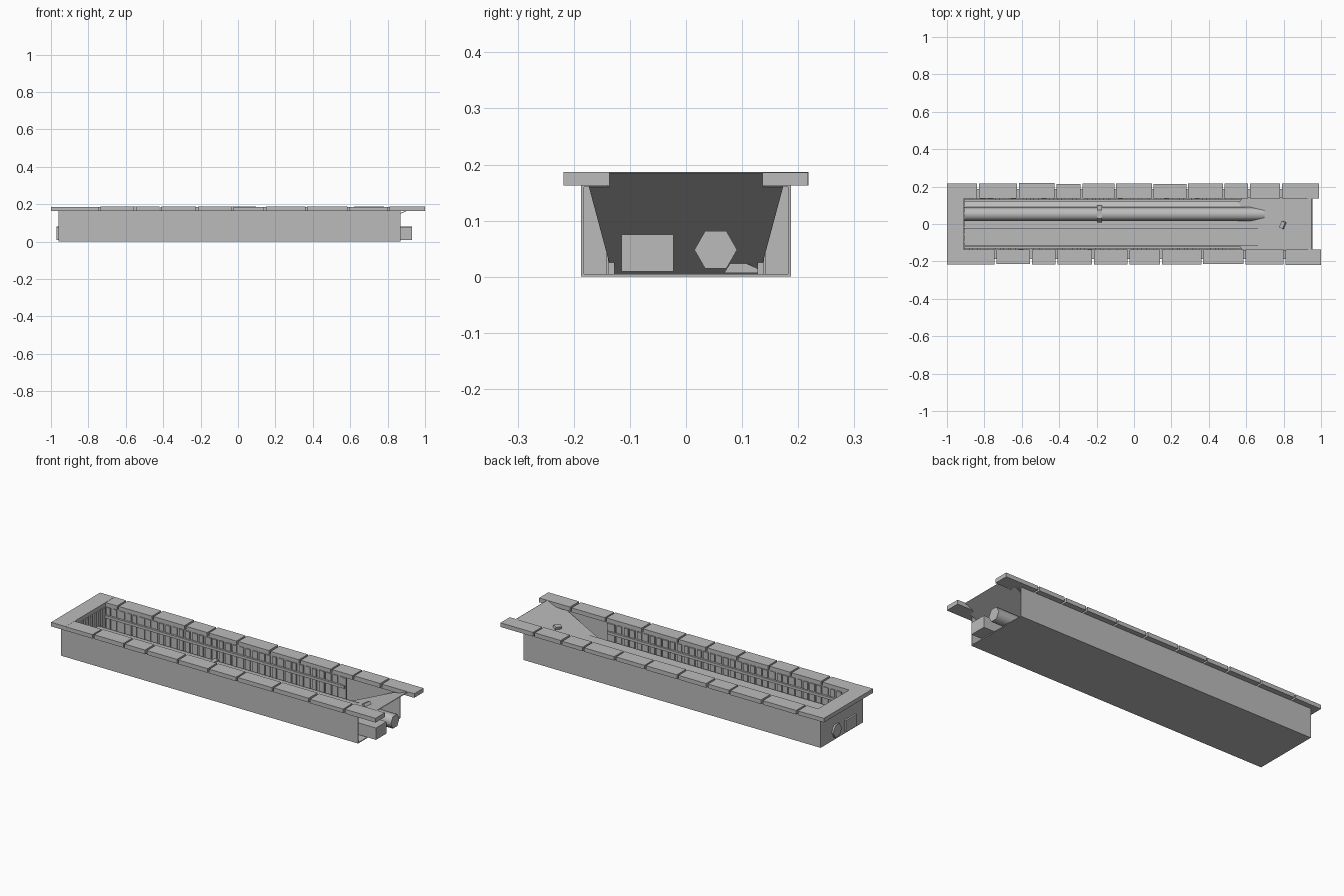
import bpy, bmesh, math, random
from mathutils import Vector, Matrix

if "Cube" in bpy.data.objects:
    bpy.data.objects.remove(bpy.data.objects["Cube"])

random.seed(4)
stone = bpy.data.materials.new("stone_grey")
stone.diffuse_color = (0.5, 0.5, 0.5, 1)
stone.use_nodes = True
stone.node_tree.nodes["Principled BSDF"].inputs["Base Color"].default_value = stone.diffuse_color


def finish(name, bm):
    bmesh.ops.recalc_face_normals(bm, faces=bm.faces)
    me = bpy.data.meshes.new(name)
    bm.to_mesh(me)
    bm.free()
    me.materials.append(stone)
    ob = bpy.data.objects.new(name, me)
    bpy.context.collection.objects.link(ob)
    return ob


def add_box(bm, x0, x1, y0, y1, z0, z1):
    m = Matrix.Translation(((x0 + x1) / 2, (y0 + y1) / 2, (z0 + z1) / 2))
    m = m @ Matrix.Diagonal((x1 - x0, y1 - y0, z1 - z0, 1))
    bmesh.ops.create_cube(bm, size=1, matrix=m)


def boxes(name, items):
    bm = bmesh.new()
    for b in items:
        add_box(bm, *b)
    return finish(name, bm)


def extrude_x(name, profile, x0, x1):
    """Closed (y, z) profile swept along x."""
    bm = bmesh.new()
    f = bm.faces.new([bm.verts.new((x0, y, z)) for y, z in profile])
    g = bmesh.ops.extrude_face_region(bm, geom=[f])["geom"]
    bmesh.ops.translate(bm, vec=(x1 - x0, 0, 0),
                        verts=[v for v in g if isinstance(v, bmesh.types.BMVert)])
    return finish(name, bm)


def hexagon(cy, cz, r):
    return [(cy + r * math.cos(math.radians(60 * i)),
             cz + r * 0.88 * math.sin(math.radians(60 * i)) / 0.866) for i in range(6)]


# Hollow outer shell, open at the right end
boxes("trench_floor", [(-0.96, 0.87, -0.187, 0.187, 0, 0.005)])
boxes("outer_walls", [(-0.96, 0.87, -0.187, -0.182, 0.005, 0.165),
                      (-0.96, 0.87, 0.182, 0.187, 0.005, 0.165),
                      (-0.96, -0.955, -0.182, 0.182, 0.005, 0.165)])

# Inner lining and the ledge under the rim stones
lining = [(-0.92, -0.912, -0.142, 0.142, 0.005, 0.163)]
ledge = []
for s in (-1, 1):
    a, b = sorted((s * 0.137, s * 0.142))
    lining.append((-0.92, 0.57, a, b, 0.005, 0.163))
    a, b = sorted((s * 0.139, s * 0.182))
    ledge.append((-0.955, 0.87, a, b, 0.160, 0.1645))
boxes("inner_lining", lining)
boxes("rim_ledge", ledge)

# Upright planks along the lining
planks = []
for s in (-1, 1):
    x = -0.905
    while x < 0.54:
        w = random.uniform(0.024, 0.033)
        a, b = sorted((s * 0.139, s * random.uniform(0.128, 0.133)))
        planks.append((x, min(x + w, 0.57), a, b, 0.005, 0.163))
        x += 0.041
    a, b = sorted((s * 0.139, s * 0.127))
    planks.append((0.555, 0.575, a, b, 0.005, 0.163))
for i in range(7):
    y = -0.125 + i * 0.0375
    planks.append((-0.914, -0.904, y, y + 0.026, 0.005, 0.163))
boxes("wall_planks", planks)

# Long rails on both sides
boxes("wall_rails", [(-0.91, 0.57, -0.131, -0.120, 0.107, 0.122),
                     (-0.91, 0.57, 0.120, 0.131, 0.107, 0.122)])

# Rim stones: separate slabs with narrow gaps
gap = 0.005
fronts = [-0.91, -0.74, -0.55, -0.415, -0.22, -0.03, 0.145, 0.365, 0.59, 0.805, 1.0]
backs = [-0.91, -0.835, -0.62, -0.42, -0.28, -0.1, 0.1, 0.285, 0.48, 0.615, 0.785, 0.99]
stones = []
for cuts, s in ((fronts, -1), (backs, 1)):
    for i, (x0, x1) in enumerate(zip(cuts, cuts[1:])):
        outer = 0.216 + random.uniform(-0.002, 0.002)
        a, b = sorted((s * 0.136, s * outer))
        stones.append((x0 + (gap if i else 0), x1 - (gap if x1 < 0.98 else 0), a, b,
                       0.163, 0.186 + random.uniform(-0.001, 0.001)))
stones.append((-1.0, -0.91, -0.216, 0.216, 0.163, 0.186))
boxes("rim_stones", stones)

# Sloping ramp sheet, wider at the top
bm = bmesh.new()
ring = [(0.517, -0.131, 0.005), (0.517, 0.131, 0.005),
        (0.89, 0.173, 0.162), (0.89, 0.136, 0.162), (0.95, 0.136, 0.187),
        (0.95, -0.136, 0.187), (0.89, -0.136, 0.162), (0.89, -0.173, 0.162)]
f = bm.faces.new([bm.verts.new(p) for p in ring])
g = bmesh.ops.extrude_face_region(bm, geom=[f])["geom"]
bmesh.ops.translate(bm, vec=(0.004, 0, -0.002),
                    verts=[v for v in g if isinstance(v, bmesh.types.BMVert)])
finish("ramp", bm)

# Square duct and six-sided pipe running the full length
boxes("square_duct", [(-0.97, 0.93, -0.115, -0.022, 0.009, 0.075)])
pipe = extrude_x("round_pipe", hexagon(0.053, 0.048, 0.038), -0.97, 0.93)
for p in pipe.data.polygons:
    p.use_smooth = len(p.vertices) == 4
pipe.data.set_sharp_from_angle(angle=math.radians(75))
extrude_x("pipe_collar", hexagon(0.053, 0.048, 0.046), -0.197, -0.172)

# Sloping bank between pipe and wall
extrude_x("side_bank", [(0.068, 0.007), (0.085, 0.034), (0.129, 0.014), (0.129, 0.007)],
          -0.91, 0.57)

# Loose chip of stone on the ramp
bm = bmesh.new()
bmesh.ops.create_cube(bm, size=1, matrix=Matrix.Translation((0.795, -0.005, 0.13))
                      @ Matrix.Rotation(-0.4, 4, 'Y') @ Matrix.Rotation(-0.4, 4, 'Z')
                      @ Matrix.Diagonal((0.022, 0.038, 0.018, 1)))
finish("loose_chip", bm)
